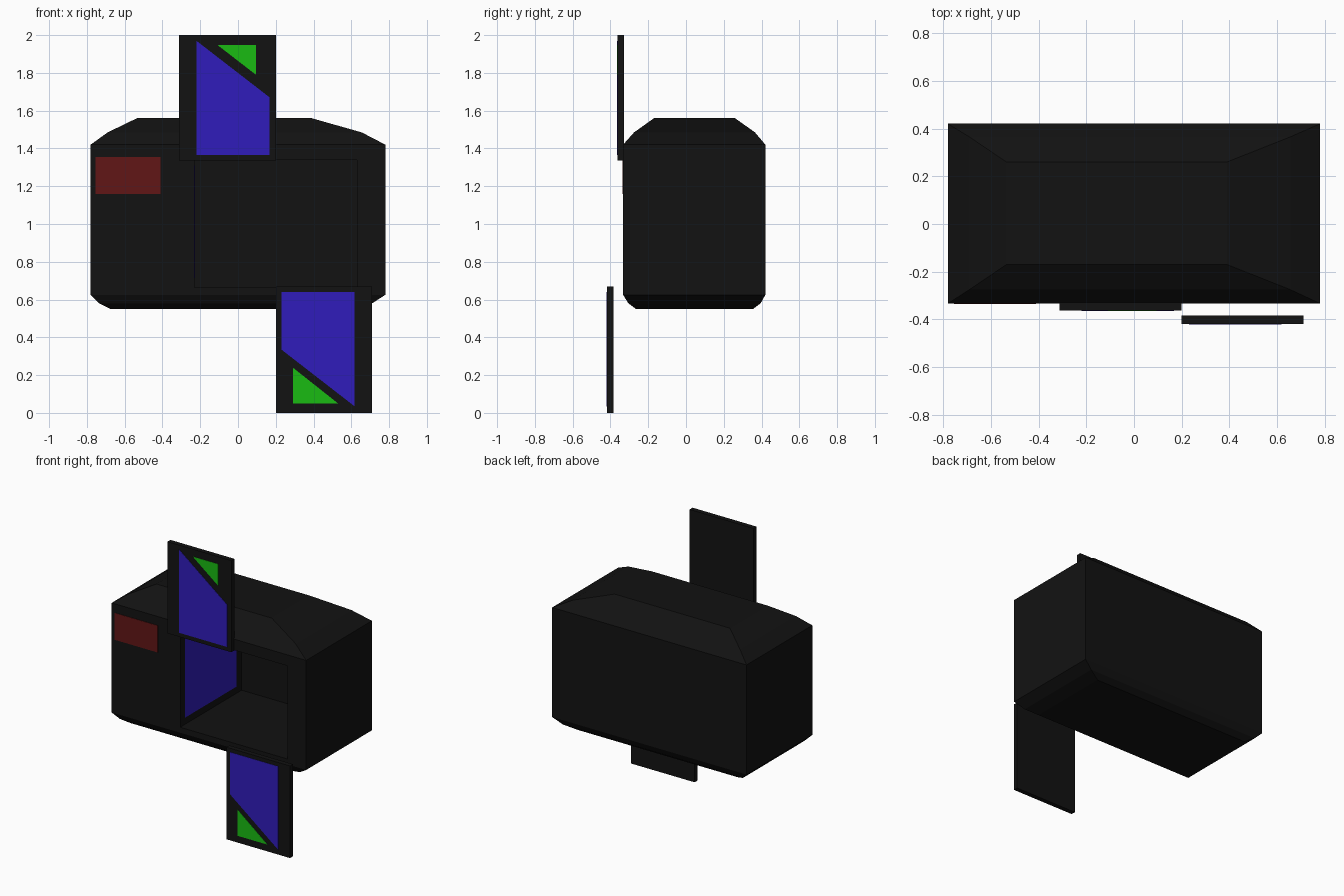
import bpy, bmesh
from mathutils import Vector

if "Cube" in bpy.data.objects:
    bpy.data.objects.remove(bpy.data.objects["Cube"])


def material(name, rgb):
    m = bpy.data.materials.new(name)
    m.diffuse_color = (*rgb, 1)
    m.use_nodes = True
    m.node_tree.nodes["Principled BSDF"].inputs["Base Color"].default_value = m.diffuse_color
    return m


BLACK = material("black", (0.006, 0.006, 0.006))
BLUE = material("blue", (0.03, 0.012, 0.5))
GREEN = material("green", (0.01, 0.5, 0.006))
RED = material("dark_red", (0.12, 0.008, 0.008))


def finish(bm, name, mat):
    bmesh.ops.recalc_face_normals(bm, faces=bm.faces)
    me = bpy.data.meshes.new(name)
    bm.to_mesh(me)
    bm.free()
    me.materials.append(mat)
    ob = bpy.data.objects.new(name, me)
    bpy.context.collection.objects.link(ob)
    return ob


def prism(name, pts, depth, mat):
    """Extrude a flat polygon along a depth vector."""
    bm = bmesh.new()
    face = bm.faces.new([bm.verts.new(p) for p in pts])
    ext = bmesh.ops.extrude_face_region(bm, geom=[face], use_keep_orig=True)
    verts = [v for v in ext["geom"] if isinstance(v, bmesh.types.BMVert)]
    bmesh.ops.translate(bm, verts=verts, vec=Vector(depth))
    return finish(bm, name, mat)


def front(name, pts, y0, y1, mat):
    """Prism with an x-z outline."""
    return prism(name, [(x, y0, z) for x, z in pts], (0, y1 - y0, 0), mat)


def rect(a0, a1, b0, b1):
    return [(a0, b0), (a1, b0), (a1, b1), (a0, b1)]


# Body: stacked rectangular rings (z, x0, x1, y0, y1)
rings = [
    (0.55, -0.675, 0.62, -0.265, 0.355),
    (0.58, -0.735, 0.71, -0.305, 0.395),
    (0.625, -0.78, 0.78, -0.333, 0.42),
    (1.42, -0.78, 0.78, -0.333, 0.42),
    (1.485, -0.69, 0.655, -0.275, 0.365),
    (1.56, -0.535, 0.39, -0.17, 0.26),
]
bm = bmesh.new()
loops = [[bm.verts.new((x, y, z)) for x, y in rect(x0, x1, y0, y1)]
         for z, x0, x1, y0, y1 in rings]
for a, b in zip(loops, loops[1:]):
    for i in range(4):
        j = (i + 1) % 4
        bm.faces.new((a[i], a[j], b[j], b[i]))
bm.faces.new(loops[0])
bm.faces.new(loops[-1])
body = finish(bm, "body", BLACK)

# Front compartment cut into the body
cutter = front("compartment_cutter", rect(-0.23, 0.63, 0.665, 1.34), -0.6, 0.37, BLACK)
cutter.hide_render = True
mod = body.modifiers.new("compartment", 'BOOLEAN')
mod.operation = 'DIFFERENCE'
mod.solver = 'EXACT'
mod.object = cutter
bpy.context.view_layer.objects.active = body
bpy.ops.object.modifier_apply(modifier=mod.name)
bpy.data.objects.remove(cutter)

# Upper and lower sliding doors with their coloured panes
doors = [
    ("upper_door", -0.362, -0.328, rect(-0.312, 0.2, 1.335, 2.0),
     [(-0.22, 1.365), (0.168, 1.365), (0.168, 1.67), (-0.22, 1.97)],
     [(-0.108, 1.947), (0.095, 1.79), (0.095, 1.947)]),
    ("lower_door", -0.418, -0.384, rect(0.2, 0.71, 0.0, 0.668),
     [(0.23, 0.64), (0.617, 0.64), (0.617, 0.035), (0.23, 0.335)],
     [(0.29, 0.24), (0.29, 0.05), (0.53, 0.05)]),
]
for name, y0, y1, plate, pane, corner in doors:
    front(name, plate, y0, y1, BLACK)
    front(name + "_pane", pane, y0 - 0.002, y0 + 0.002, BLUE)
    front(name + "_corner", corner, y0 - 0.002, y0 + 0.002, GREEN)

# Red label on the front
front("label", rect(-0.755, -0.41, 1.16, 1.355), -0.336, -0.328, RED)

# Coloured pane on the compartment's left wall
for name, pts, mat in (
        ("inner_pane", [(-0.28, 0.715), (0.31, 0.715), (0.31, 1.0), (-0.28, 1.31)], BLUE),
        ("inner_corner", [(-0.10, 1.29), (0.20, 1.12), (0.20, 1.29)], GREEN)):
    prism(name, [(-0.232, y, z) for y, z in pts], (0.004, 0, 0), mat)
